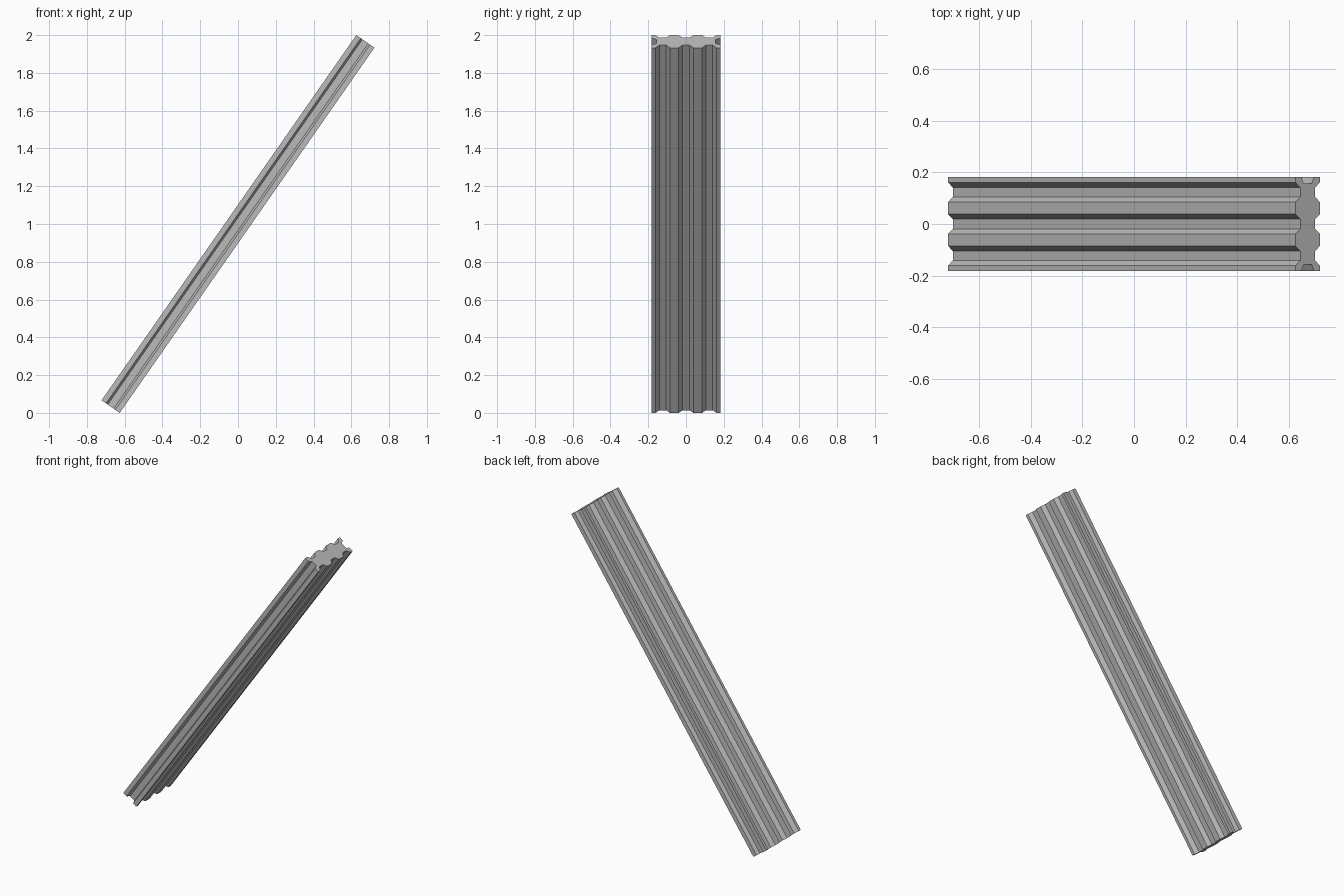
import bpy, bmesh, math
from mathutils import Matrix

cube = bpy.data.objects.get("Cube")
if cube:
    bpy.data.objects.remove(cube, do_unlink=True)

LENGTH, HALF_T, TILT = 2.357, 0.0585, math.radians(34.9)
LOW = HALF_T - 0.024      # floor level of the broad-face grooves
HALF_W = 0.182

# Plain grey material
grey = bpy.data.materials.new("plain grey")
grey.use_nodes = True
colour = (0.5, 0.5, 0.5, 1)
grey.diffuse_color = colour
grey.node_tree.nodes["Principled BSDF"].inputs["Base Color"].default_value = colour

# Quarter profile: (across the width, through the thickness)
quarter = [(0.019, LOW), (0.039, HALF_T), (0.085, HALF_T), (0.105, LOW),
           (0.141, LOW), (0.162, HALF_T), (HALF_W, HALF_T),
           (HALF_W, 0.030), (HALF_W - 0.025, 0.019)]


def mirrored(points, sy, sx):
    return [(y * sy, t * sx) for y, t in points]


# Mirror the quarter around both axes into one closed outline
outline = (quarter + mirrored(quarter[::-1], 1, -1)
           + mirrored(quarter, -1, -1) + mirrored(quarter[::-1], -1, 1))

# Extrude the outline along the beam's length
bm = bmesh.new()
base = bm.faces.new([bm.verts.new((t, y, -LENGTH / 2)) for y, t in outline])
swept = bmesh.ops.extrude_face_region(bm, geom=[base], use_keep_orig=True)
top_verts = [v for v in swept["geom"] if isinstance(v, bmesh.types.BMVert)]
bmesh.ops.translate(bm, verts=top_verts, vec=(0, 0, LENGTH))
bmesh.ops.recalc_face_normals(bm, faces=bm.faces[:])

# Lean the beam toward +x, standing on the ground
lean = Matrix.Translation((0, 0, 1)) @ Matrix.Rotation(TILT, 4, "Y")
bmesh.ops.transform(bm, matrix=lean, verts=bm.verts[:])

mesh = bpy.data.meshes.new("grooved_beam")
bm.to_mesh(mesh)
bm.free()
mesh.materials.append(grey)
beam = bpy.data.objects.new("grooved_beam", mesh)
bpy.context.collection.objects.link(beam)
